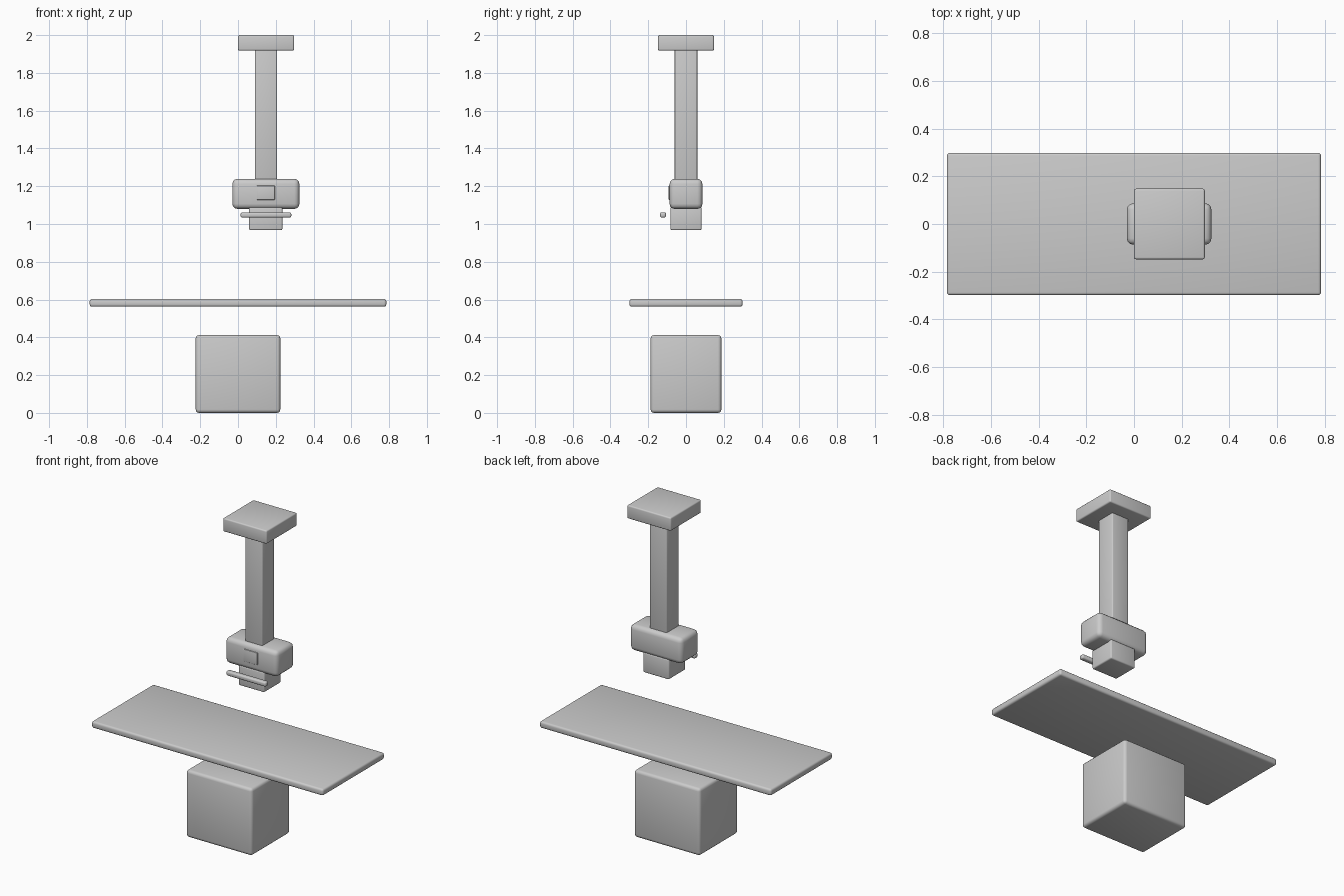
import bpy

if "Cube" in bpy.data.objects:
    bpy.data.objects.remove(bpy.data.objects["Cube"])


def box(name, x, y, z, bevel):
    """Rounded box from (min, max) ranges on each axis."""
    r = (x, y, z)
    bpy.ops.mesh.primitive_cube_add(size=1, location=[(a + b) / 2 for a, b in r])
    ob = bpy.context.object
    ob.name = name
    ob.scale = [b - a for a, b in r]
    bpy.ops.object.transform_apply(location=False, rotation=False, scale=True)
    mod = ob.modifiers.new("rounded_edges", 'BEVEL')
    mod.width = bevel
    mod.segments = 3
    bpy.ops.object.modifier_apply(modifier=mod.name)
    bpy.ops.object.shade_smooth_by_angle()
    return ob


# Patient table and pedestal
box("table_base", (-0.224, 0.224), (-0.187, 0.187), (0.0, 0.412), 0.018)
box("table_top", (-0.785, 0.785), (-0.299, 0.299), (0.562, 0.603), 0.012)

# Ceiling mount and hanging column
box("ceiling_plate", (0.0, 0.297), (-0.148, 0.148), (1.918, 2.0), 0.008)
box("column", (0.089, 0.207), (-0.06, 0.06), (1.225, 1.925), 0.007)

# Tube head with display panel, collimator and handle
box("tube_head", (-0.03, 0.325), (-0.087, 0.087), (1.08, 1.239), 0.027)
box("display_panel", (0.1, 0.195), (-0.092, -0.08), (1.128, 1.203), 0.003)
box("collimator", (0.059, 0.235), (-0.082, 0.082), (0.967, 1.09), 0.008)
box("handle", (0.014, 0.282), (-0.137, -0.106), (1.034, 1.062), 0.009)
